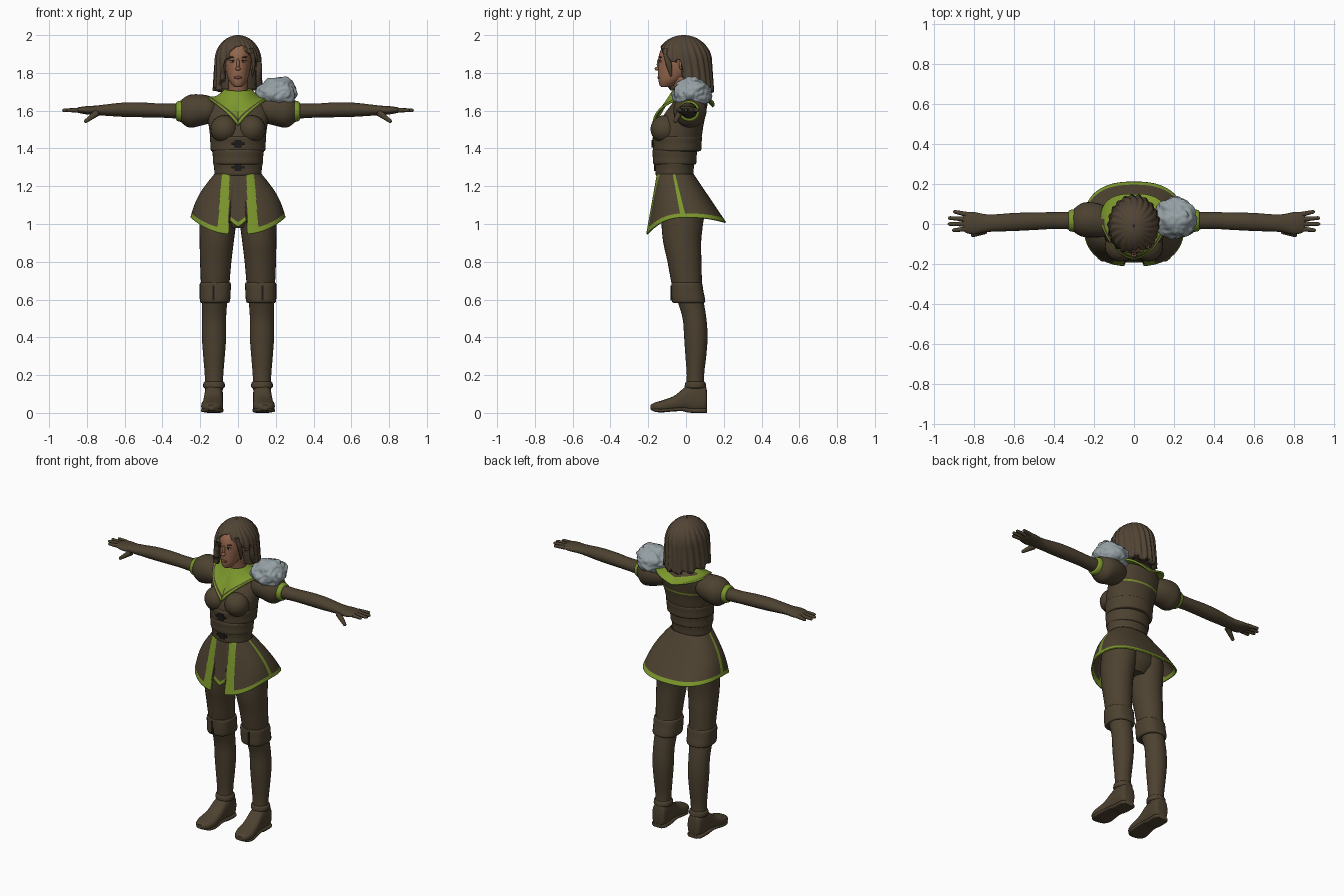
import bpy, bmesh, math
from math import sin, cos, pi
from mathutils import Vector, Matrix, noise

if "Cube" in bpy.data.objects:
    bpy.data.objects.remove(bpy.data.objects["Cube"])


def material(name, r, g, b):
    m = bpy.data.materials.new(name)
    m.use_nodes = True
    m.diffuse_color = (r, g, b, 1)
    bsdf = m.node_tree.nodes["Principled BSDF"]
    bsdf.inputs["Base Color"].default_value = (r, g, b, 1)
    bsdf.inputs["Roughness"].default_value = 0.8
    return m


LEATHER = material("brown leather", .074, .054, .03)
GREEN = material("green trim", .2, .31, .025)
FUR = material("grey fur", .3, .35, .37)
SKIN = material("skin", .3, .135, .075)
HAIR = material("brown hair", .082, .058, .035)
DARK = material("dark metal", .012, .011, .01)
LIPS = material("lips", .2, .06, .045)
WHITE = material("eye white", .5, .45, .4)


def finish(name, bm, mats, mirror=False, solid=0, angle=45):
    """Turn a bmesh into a smooth-shaded object, optionally mirrored or thickened."""
    bmesh.ops.recalc_face_normals(bm, faces=bm.faces)
    mesh = bpy.data.meshes.new(name)
    bm.to_mesh(mesh)
    bm.free()
    ob = bpy.data.objects.new(name, mesh)
    bpy.context.collection.objects.link(ob)
    for m in mats:
        mesh.materials.append(m)
    bpy.ops.object.select_all(action="DESELECT")
    ob.select_set(True)
    bpy.context.view_layer.objects.active = ob
    bpy.ops.object.shade_smooth_by_angle(angle=math.radians(angle))
    if solid:
        mod = ob.modifiers.new("thickness", "SOLIDIFY")
        mod.thickness = solid
    if mirror:
        mod = ob.modifiers.new("mirror", "MIRROR")
        mod.use_mirror_merge = False
    return ob


def grid(name, nu, nv, fn, mats, rule=None, caps=False, **kw):
    """Closed tube of points fn(angle, t); rule(angle, t, centre) picks the material."""
    bm = bmesh.new()
    ang = lambda i: -pi + 2 * pi * i / nu
    rows = [[bm.verts.new(fn(ang(i), j / nv)) for i in range(nu)] for j in range(nv + 1)]
    for j in range(nv):
        for i in range(nu):
            k = (i + 1) % nu
            f = bm.faces.new((rows[j][i], rows[j][k], rows[j + 1][k], rows[j + 1][i]))
            if rule:
                f.material_index = rule(ang(i + .5), (j + .5) / nv, f.calc_center_median())
    if caps:
        bm.faces.new(rows[0])
        bm.faces.new(rows[-1])
    return finish(name, bm, mats, **kw)


def loft(name, rings, mats, axis="z", n=28, steps=5, power=2, rule=None, **kw):
    """Smooth body through rings (position, centre a, centre b, radius a, radius b)."""
    def at(t):
        x = t * (len(rings) - 1)
        i = min(int(x), len(rings) - 2)
        f = x - i
        p = [Vector(rings[max(0, min(len(rings) - 1, i + d))]) for d in (-1, 0, 1, 2)]
        m1, m2 = (p[2] - p[0]) / 2, (p[3] - p[1]) / 2
        h = f * f * (3 - 2 * f)
        return p[1] * (1 - h) + p[2] * h + m1 * (f * (1 - f) ** 2) - m2 * (f * f * (1 - f))

    def fn(a, t):
        pos, ca, cb, ra, rb = at(t)
        u = ca + ra * math.copysign(abs(sin(a)) ** (2 / power), sin(a))
        v = cb - rb * math.copysign(abs(cos(a)) ** (2 / power), cos(a))
        return {"z": (u, v, pos), "x": (pos, u, v), "y": (u, pos, v)}[axis]
    return grid(name, n, steps * (len(rings) - 1), fn, mats, rule, caps=True, **kw)


def ball(name, loc, radii, mat, rot=0, **kw):
    bm = bmesh.new()
    bmesh.ops.create_uvsphere(bm, u_segments=20, v_segments=12, radius=1)
    bm.transform(Matrix.Translation(loc) @ Matrix.Rotation(rot, 4, "Y") @ Matrix.Diagonal((*radii, 1)))
    return finish(name, bm, [mat], **kw)


def box(name, loc, size, mat, **kw):
    bm = bmesh.new()
    bmesh.ops.create_cube(bm, size=1)
    bm.transform(Matrix.Translation(loc) @ Matrix.Diagonal((*size, 1)))
    return finish(name, bm, [mat], **kw)


def rod(name, a, b, ra, rb, mat, **kw):
    """Rounded tapering digit from a to b."""
    a, b = Vector(a), Vector(b)
    bm = bmesh.new()
    d = b - a
    bmesh.ops.create_cone(bm, segments=12, radius1=ra, radius2=rb, depth=d.length, cap_ends=True)
    bmesh.ops.create_uvsphere(bm, u_segments=12, v_segments=6, radius=rb,
                              matrix=Matrix.Translation((0, 0, d.length / 2)))
    bm.transform(Matrix.Translation((a + b) / 2) @ d.to_track_quat("Z", "Y").to_matrix().to_4x4())
    return finish(name, bm, [mat], **kw)


def mix(a, b, t):
    return a + (b - a) * t


# Legs, feet and knee cuffs
loft("legs", [(1.16, .09, -.03, .09, .1), (1.08, .1, -.015, .1, .115), (1, .107, -.02, .097, .11),
              (.9, .113, -.02, .09, .1), (.8, .118, -.008, .083, .09), (.68, .121, .005, .075, .08),
              (.6, .124, .022, .068, .07), (.5, .127, .045, .064, .063), (.4, .127, .052, .064, .062),
              (.3, .127, .052, .057, .055), (.2, .127, .05, .049, .046), (.12, .127, .05, .047, .05)],
     [LEATHER], mirror=True)
loft("pelvis", [(1.26, 0, -.06, .12, .09), (1.15, 0, -.03, .16, .115), (1.05, 0, -.015, .16, .11),
                (.98, 0, -.015, .09, .07)], [LEATHER])
loft("feet", [(.11, .127, .07, .03, .05), (.1, .127, .075, .044, .07), (.05, .128, .08, .049, .08),
              (0, .13, .075, .049, .065), (-.06, .133, .05, .053, .042), (-.12, .137, .036, .058, .032),
              (-.165, .14, .032, .046, .023), (-.187, .142, .03, .02, .012)],
     [LEATHER], axis="y", power=2.6, mirror=True)
loft("soles", [(.111, .127, .012, .035, .012), (.09, .128, .012, .05, .012), (.02, .13, .013, .05, .012),
               (-.03, .132, .02, .052, .01), (-.12, .137, .013, .06, .01), (-.16, .14, .014, .048, .009),
               (-.185, .142, .02, .02, .005)], [LEATHER], axis="y", power=4, mirror=True)
loft("ankle_bands", [(.165, .127, .05, .05, .048), (.158, .127, .05, .056, .054), (.138, .127, .05, .057, .057),
                     (.13, .127, .05, .05, .05)], [LEATHER], mirror=True)
loft("knee_cuffs", [(.69, .12, .002, .07, .07), (.685, .12, .004, .082, .081), (.64, .121, .008, .082, .085),
                    (.59, .122, .014, .079, .088), (.582, .122, .014, .066, .072)],
     [LEATHER], power=2.5, mirror=True)
box("cuff_slits", (.13, -.075, .635), (.012, .012, .08), DARK, mirror=True)

# Skirt with split front, painted trims and a recessed middle panel
SPLIT = .123


def skirt_point(a, t):
    s, c = abs(sin(a)), cos(a)
    hem = .945 + .09 * s * s if c > 0 else 1.01 + .025 * s * s
    front, back = mix(-.155, -.212, t), mix(.04, .212, t)
    if abs(a) < SPLIT:
        hem = .985 + .04 * abs(a) / SPLIT
        front += .02 * t
    bulge = .02 * sin(pi * t)
    rx, ry = mix(.125, .252, t) + bulge, (back - front) / 2
    return (math.copysign(rx * s ** .8, a), (front + back) / 2 - ry * math.copysign(abs(c) ** .8, c),
            mix(1.265, hem, t))


def skirt_trim(a, t, p):
    strip = .045 + .007 * t < abs(p.x) < .085 + .025 * t and p.y < -.05
    return int(t > .91 or strip or abs(abs(a) - 1.53) < .04)


grid("skirt", 240, 44, skirt_point, [LEATHER, GREEN], skirt_trim, solid=.008)

# Bodice, overlapping waist bands and buckles
loft("bodice", [(1.24, 0, -.06, .12, .094), (1.32, 0, -.062, .12, .098), (1.38, 0, -.06, .133, .113),
                (1.45, 0, -.045, .145, .125), (1.52, 0, -.03, .155, .122), (1.6, 0, .003, .165, .105),
                (1.66, 0, .03, .14, .085), (1.7, 0, .03, .07, .06)], [LEATHER, GREEN], n=48, steps=8,
     rule=lambda a, t, p: int(1.55 < p.z < 1.565 and p.y > 0))
for name, low, high, y, rx, ry in (("lower_band", 1.255, 1.33, -.061, .124, .1),
                                   ("middle_band", 1.315, 1.395, -.06, .131, .114),
                                   ("upper_band", 1.385, 1.465, -.046, .144, .126)):
    loft(name, [(low, 0, y, rx - .012, ry - .012), (low + .006, 0, y, rx, ry),
                (mix(low, high, .5), 0, y, rx + .002, ry + .002), (high - .006, 0, y, rx + .005, ry + .004),
                (high, 0, y, rx - .01, ry - .01)], [LEATHER], n=40)
ball("bust", (.072, -.112, 1.502), (.074, .076, .074), LEATHER, mirror=True)
for z, y in ((1.425, -.175), (1.3, -.162)):
    box("buckle", (0, y, z), (.036, .014, .04), DARK)
    box("buckle_strap", (0, y - .003, z), (.07, .006, .012), DARK)

# Collar that stands at the neck and spreads to a point in front
def collar_point(a, t):
    s, c = abs(sin(a)), cos(a)
    hem = 1.525 + .155 * s ** .8 if c > 0 else 1.625 + .055 * s
    y = -.178 * c ** 1.4 if c > 0 else .15 * abs(c) ** .7
    top = Vector((math.copysign(.07 * s, a), -.012 - .062 * c, 1.715 - .01 * c))
    edge = Vector((math.copysign(.165 * s, a), y + .015 * s, hem))
    p = top.lerp(edge, t)
    p.z -= .02 * sin(pi * t) * s
    return p


grid("collar", 72, 24, collar_point, [GREEN, LEATHER], lambda a, t, p: int(.84 < t < .92 and cos(a) > .1), solid=.012)

# Puffed sleeves, bands, arms and hands
loft("puff_sleeves", [(.12, .015, 1.605, .06, .055), (.15, .015, 1.605, .078, .072), (.2, .02, 1.603, .087, .083),
                      (.255, .021, 1.597, .085, .087), (.295, .018, 1.597, .062, .064),
                      (.305, .018, 1.597, .045, .045)], [LEATHER], axis="x", mirror=True)
loft("sleeve_bands", [(.29, .017, 1.597, .04, .04), (.295, .017, 1.597, .056, .056), (.322, .017, 1.597, .052, .051),
                      (.328, .017, 1.597, .04, .04)], [GREEN], axis="x", mirror=True)
loft("arms", [(.28, .016, 1.597, .044, .042), (.4, .017, 1.6, .042, .037), (.5, .014, 1.604, .044, .039),
              (.6, .01, 1.605, .045, .038), (.7, .005, 1.603, .043, .03), (.75, .004, 1.602, .046, .025),
              (.8, .004, 1.602, .056, .022), (.84, .008, 1.603, .052, .016), (.855, .01, 1.603, .04, .009)],
     [LEATHER], axis="x", mirror=True)
for y, tip in ((.053, .895), (.026, .92), (0, .922), (-.027, .9)):
    rod("finger", (.835, y * .9, 1.603), (tip, y * 1.15, 1.602), .013, .009, LEATHER, mirror=True)
rod("thumb", (.745, -.032, 1.59), (.805, -.056, 1.545), .019, .01, LEATHER, mirror=True)

# Lumpy fur shoulder piece on the left side
bm = bmesh.new()
bmesh.ops.create_icosphere(bm, subdivisions=5, radius=1)
for v in bm.verts:
    v.co *= .9 + .16 * abs(noise.noise(v.co * 2.6)) + .13 * noise.noise(v.co * 1.7)
bm.transform(Matrix.Translation((.208, .03, 1.69)) @ Matrix.Rotation(-.2, 4, "Y") @ Matrix.Diagonal((.118, .107, .092, 1)))
finish("fur_shoulder", bm, [FUR], angle=60)

# Neck, head and face
loft("neck", [(1.62, 0, .01, .06, .06), (1.7, 0, -.01, .05, .05), (1.78, 0, -.025, .05, .05)], [SKIN])
loft("head", [(1.724, 0, -.108, .018, .02), (1.735, 0, -.1, .03, .04), (1.765, 0, -.08, .05, .066),
              (1.81, 0, -.055, .063, .093), (1.85, 0, -.046, .07, .1), (1.9, 0, -.04, .071, .102),
              (1.95, 0, -.03, .06, .085), (1.98, 0, -.03, .03, .04)], [SKIN])
ball("nose_bridge", (0, -.143, 1.845), (.009, .012, .032), SKIN)
ball("nose_tip", (0, -.152, 1.822), (.014, .014, .01), SKIN)
ball("mouth", (0, -.143, 1.776), (.021, .009, .008), LIPS)
ball("ears", (.076, -.018, 1.845), (.012, .02, .032), SKIN, mirror=True)
ball("eyes", (.029, -.135, 1.86), (.014, .005, .006), WHITE, mirror=True)
ball("irises", (.029, -.139, 1.86), (.006, .003, .006), DARK, mirror=True)
ball("lashes", (.03, -.137, 1.867), (.017, .006, .0025), DARK, mirror=True)
ball("brows", (.031, -.135, 1.882), (.02, .007, .004), HAIR, rot=-.15, mirror=True)

# Hair: strand-grooved shell, tucked behind the left ear, over a solid core
HEM = [(-180, 1.7), (-62, 1.72), (-46, 1.76), (-36, 1.88), (0, 1.955), (35, 1.915),
       (60, 1.87), (82, 1.86), (98, 1.73), (180, 1.7)]


def hair_point(a, t):
    d = math.degrees(a)
    hem = next(mix(p[1], q[1], (d - p[0]) / (q[0] - p[0])) for p, q in zip(HEM, HEM[1:]) if d <= q[0] + .01)
    z = 2 - (2 - hem + .01 * cos(11 * a)) * max(t, .01) ** 1.8
    k = math.sqrt(max(0, 1 - ((z - 1.86) / .14) ** 2)) if z > 1.86 else 1 + .5 * (1.86 - z)
    k *= 1 + .028 * min(1, 2 * t) * cos(22 * a + 2 * sin(5 * t))
    return (.122 * k * sin(a), -.012 - .146 * k * cos(a), z)


grid("hair", 176, 28, hair_point, [HAIR], solid=.03)
loft("hair_core", [(1.715, 0, .05, .1, .06), (1.78, 0, .045, .1, .07), (1.87, 0, .04, .095, .075),
                   (1.95, 0, .01, .07, .08), (1.98, 0, 0, .04, .04)], [HAIR])
loft("front_lock", [(1.93, .066, -.11, .012, .014), (1.88, .08, -.1, .012, .017), (1.83, .082, -.088, .009, .014),
                    (1.78, .075, -.078, .004, .005)], [HAIR], n=12)
